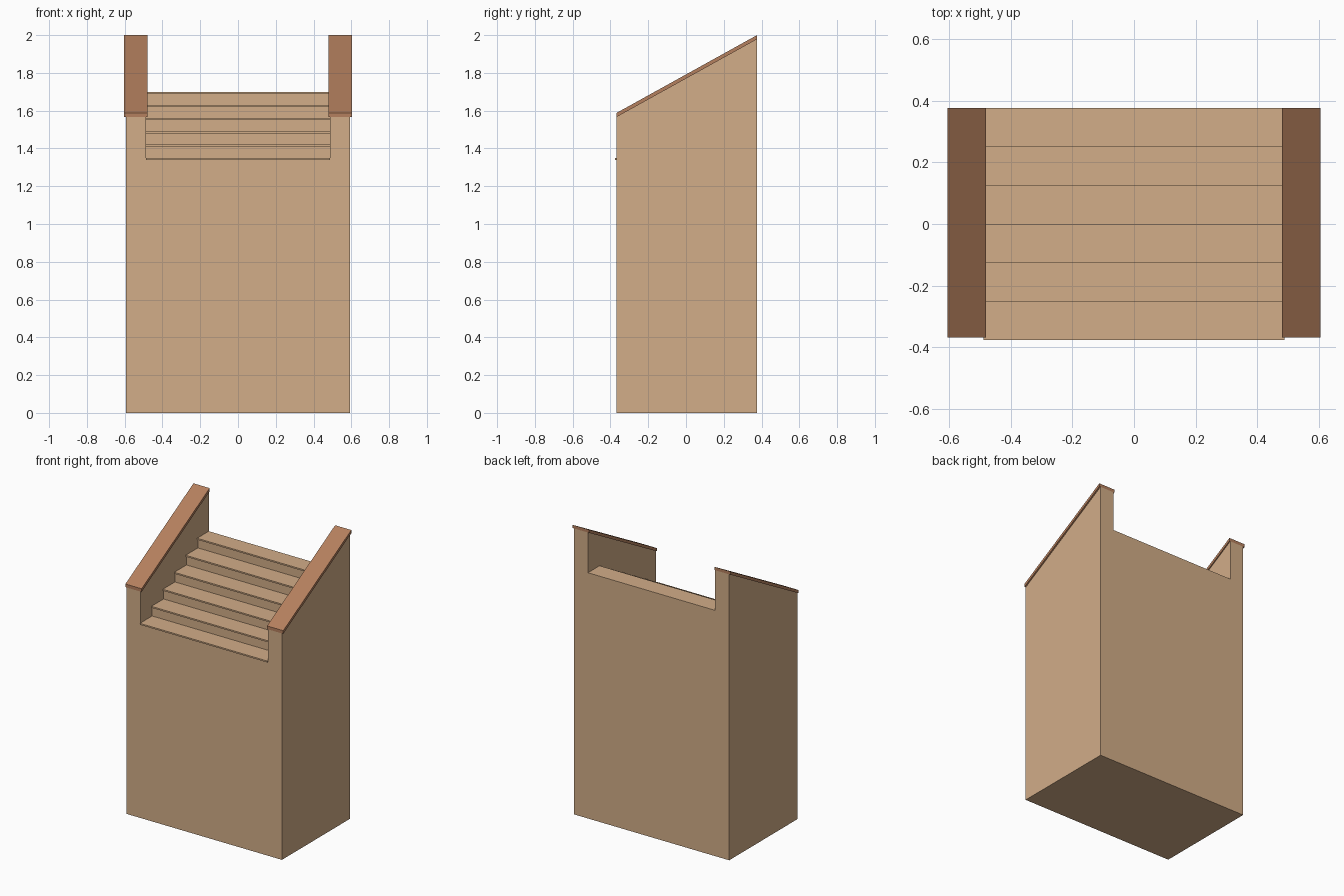
import bpy, bmesh

cube = bpy.data.objects.get("Cube")
if cube:
    bpy.data.objects.remove(cube, do_unlink=True)


def material(name, rgb):
    m = bpy.data.materials.new(name)
    m.use_nodes = True
    m.diffuse_color = (*rgb, 1)
    m.node_tree.nodes["Principled BSDF"].inputs["Base Color"].default_value = (*rgb, 1)
    return m


tan = material("tan_wood", (0.645, 0.418, 0.246))
brown = material("reddish_brown_wood", (0.462, 0.216, 0.112))


def extrude_profile(name, profile, x0, x1, mat):
    """Solid made by sweeping a (y, z) outline from x0 to x1."""
    bm = bmesh.new()
    face = bm.faces.new([bm.verts.new((x0, y, z)) for y, z in profile])
    ext = bmesh.ops.extrude_face_region(bm, geom=[face])["geom"]
    moved = [g for g in ext if isinstance(g, bmesh.types.BMVert)]
    bmesh.ops.translate(bm, verts=moved, vec=(x1 - x0, 0, 0))
    bmesh.ops.recalc_face_normals(bm, faces=bm.faces)
    mesh = bpy.data.meshes.new(name)
    bm.to_mesh(mesh)
    bm.free()
    mesh.materials.append(mat)
    obj = bpy.data.objects.new(name, mesh)
    bpy.context.collection.objects.link(obj)
    return obj


FRONT, BACK = -0.368, 0.376
WALL_IN, WALL_OUT = 0.487, 0.594
CAP_IN, CAP_OUT = 0.48, 0.604
LOW, HIGH, CAP_T = 1.566, 1.978, 0.022
STEPS, RUN, RISE = 6, 0.125, 0.07
FIRST_TOP, TREAD_T, NOSING = 1.35, 0.01, 0.008

# Side walls with sloping tops, and the rail caps on them
wall = [(FRONT, 0), (BACK, 0), (BACK, HIGH), (FRONT, LOW)]
cap = [(FRONT, LOW), (BACK, HIGH), (BACK, HIGH + CAP_T), (FRONT, LOW + CAP_T)]
for side, s in (("left", 1), ("right", -1)):
    extrude_profile(side + "_wall", wall, s * WALL_IN, s * WALL_OUT, tan)
    extrude_profile(side + "_rail_cap", cap, s * CAP_IN, s * CAP_OUT, brown)

# Solid stair body: one stepped outline
stair = [(BACK, 0), (FRONT, 0)]
for i in range(STEPS):
    z = FIRST_TOP + i * RISE - TREAD_T
    y = FRONT + i * RUN
    stair += [(y, z), (y + RUN if i < STEPS - 1 else BACK, z)]
extrude_profile("stair_body", stair, -WALL_IN, WALL_IN, tan)

# Thin treads overhanging each riser
for i in range(STEPS):
    y0 = FRONT - NOSING + i * RUN
    y1 = BACK if i == STEPS - 1 else FRONT + (i + 1) * RUN
    z1 = FIRST_TOP + i * RISE
    z0 = z1 - TREAD_T
    extrude_profile(f"tread_{i + 1}", [(y0, z0), (y1, z0), (y1, z1), (y0, z1)],
                    -WALL_IN, WALL_IN, tan)
